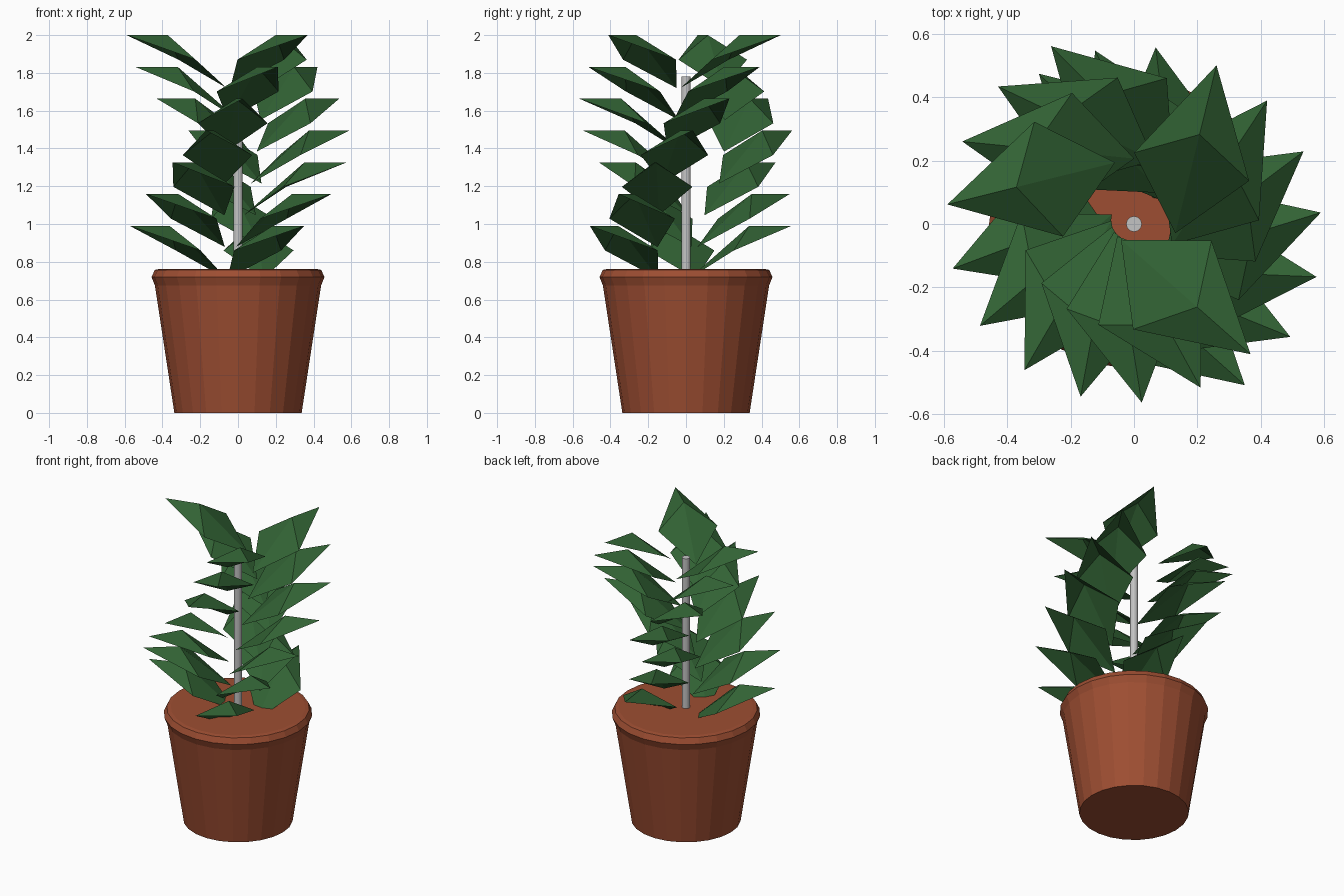
import bpy, math
from mathutils import Vector

if "Cube" in bpy.data.objects:
    bpy.data.objects.remove(bpy.data.objects["Cube"])


def material(name, rgb):
    m = bpy.data.materials.new(name)
    m.diffuse_color = (*rgb, 1)
    m.use_nodes = True
    m.node_tree.nodes["Principled BSDF"].inputs["Base Color"].default_value = m.diffuse_color
    return m


TERRACOTTA = material("terracotta", (0.34, 0.076, 0.032))
GREEN = material("leaf green", (0.031, 0.122, 0.034))
GREY = material("light grey", (0.55, 0.55, 0.55))


def add_mesh(name, verts, faces, mat):
    me = bpy.data.meshes.new(name)
    me.from_pydata(verts, [], faces)
    me.materials.append(mat)
    ob = bpy.data.objects.new(name, me)
    bpy.context.collection.objects.link(ob)
    return ob


def lathe(name, profile, sides, mat):
    """Closed turned solid from (radius, z) pairs, bottom to top."""
    verts = [(r * math.cos(math.tau * i / sides), r * math.sin(math.tau * i / sides), z)
             for r, z in profile for i in range(sides)]
    faces = [tuple(range(sides))[::-1]]
    for k in range(len(profile) - 1):
        a, b = k * sides, (k + 1) * sides
        for i in range(sides):
            j = (i + 1) % sides
            faces.append((a + i, a + j, b + j, b + i))
    top = (len(profile) - 1) * sides
    faces.append(tuple(range(top, top + sides)))
    return add_mesh(name, verts, faces, mat)


# Pot with a bevelled rim and a closed top
lathe("pot", [(0.337, 0), (0.44, 0.675), (0.458, 0.72), (0.44, 0.757), (0.415, 0.762)],
      24, TERRACOTTA)

# Support stem
lathe("stem", [(0.025, 0.75), (0.025, 1.78)], 12, GREY)

# Leaf: folded kite given as (distance from tip, across, height below tip)
KITE = [(0, 0, 0), (-0.33, 0.187, -0.13), (-0.546, 0, -0.28), (-0.33, -0.187, -0.13),
        (-0.225, 0, 0)]
KITE_FACES = [(0, 4, 1), (1, 4, 2), (2, 4, 3), (3, 4, 0)]


def add_leaf(name, radius, angle, twist, z):
    t, a = math.radians(angle), math.radians(angle + twist)
    tip = Vector((radius * math.cos(t), radius * math.sin(t), z))
    verts = [tip + Vector((u * math.cos(a) - v * math.sin(a),
                           u * math.sin(a) + v * math.cos(a), w)) for u, v, w in KITE]
    faces = [f[::-1] for f in KITE_FACES]
    add_mesh(name, verts, [f[::-1] for f in faces], GREEN)


# Three spiral columns of leaves, seven tiers from the bottom up
STEP = 19.67
for tier in range(7):
    z = 0.99 + tier * 0.1683
    turn, f = tier * STEP, tier / 6
    add_leaf(f"right_leaf_{tier}", 0.618 - 0.053 * f, 304.5 + turn, 13.7, z)
    add_leaf(f"left_leaf_{tier}", 0.59 - 0.038 * f, 193.8 + turn, 6.7, z)
    if tier < 3:
        add_leaf(f"back_leaf_{tier}", 0.562, 83 + turn, 14, z)
    else:
        add_leaf(f"back_leaf_{tier}", 0.62 - 0.009 * (tier - 3), 115 + (tier - 3) * STEP, 20, z)
